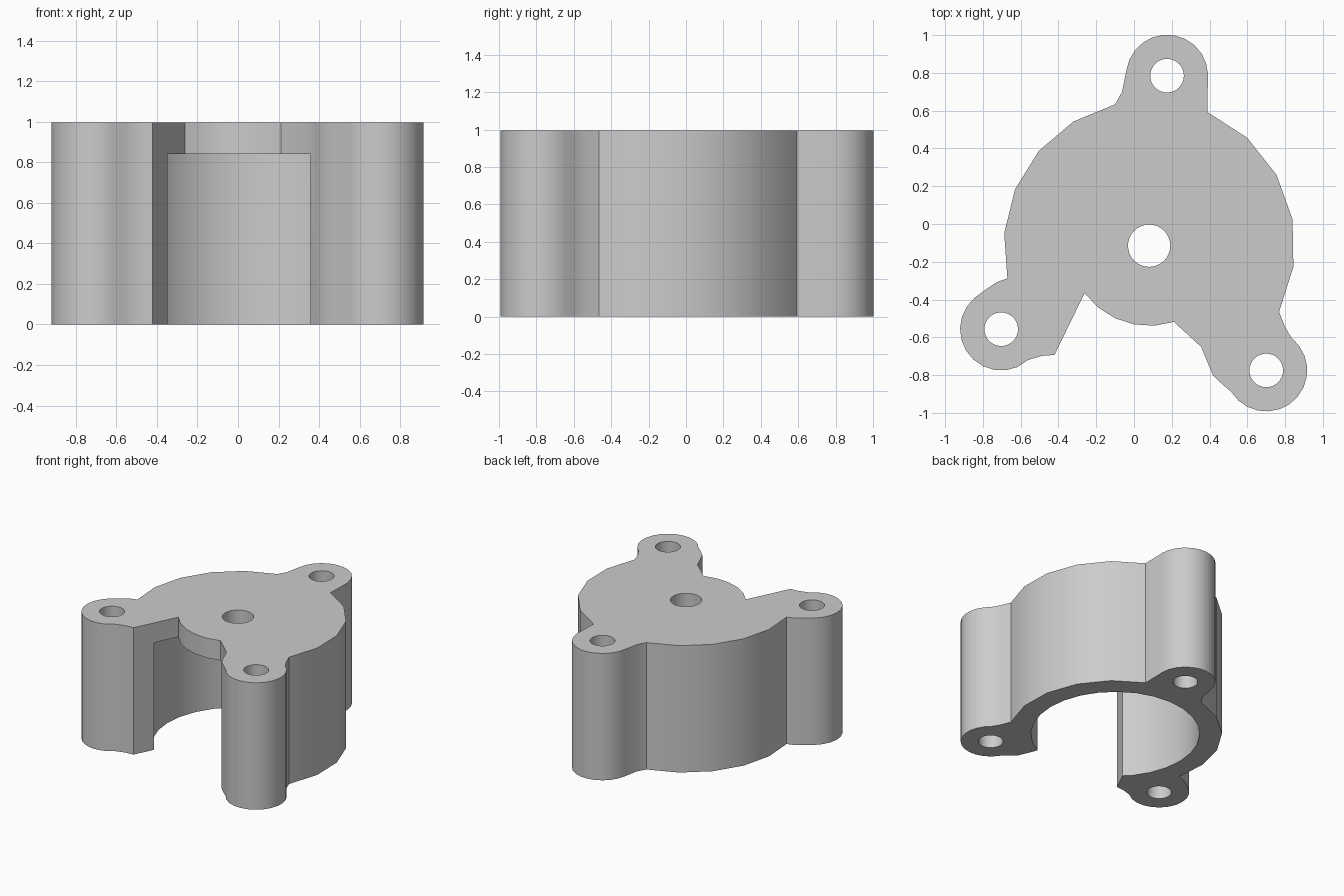
import bpy, bmesh
from math import cos, sin, radians

cube = bpy.data.objects.get("Cube")
if cube:
    bpy.data.objects.remove(cube)

HEIGHT = 0.995
CAVITY_TOP = 0.84
HUB = (0.08, -0.115)
BACK_LUG = (0.175, 0.785)
LEFT_LUG = (0.7, -0.775)
RIGHT_LUG = (-0.703, -0.557)

grey = bpy.data.materials.new("plain grey")
grey.use_nodes = True
grey.diffuse_color = (0.6, 0.6, 0.6, 1)
grey.node_tree.nodes["Principled BSDF"].inputs["Base Color"].default_value = (0.6, 0.6, 0.6, 1)


def arc(centre, radius, start, end, steps):
    """Points along an arc, angles in degrees."""
    angles = [radians(start + (end - start) * i / steps) for i in range(steps + 1)]
    return [(centre[0] + radius * cos(a), centre[1] + radius * sin(a)) for a in angles]


def prism(name, outline, bottom, top):
    """Upright solid from a flat outline."""
    bm = bmesh.new()
    face = bm.faces.new([bm.verts.new((x, y, bottom)) for x, y in outline])
    out = bmesh.ops.extrude_face_region(bm, geom=[face])
    for v in out["geom"]:
        if isinstance(v, bmesh.types.BMVert):
            v.co.z = top
    bmesh.ops.recalc_face_normals(bm, faces=bm.faces[:])
    mesh = bpy.data.meshes.new(name)
    bm.to_mesh(mesh)
    bm.free()
    mesh.materials.append(grey)
    obj = bpy.data.objects.new(name, mesh)
    bpy.context.collection.objects.link(obj)
    return obj


def cylinder(name, centre, radius, sides, bottom, top):
    return prism(name, arc(centre, radius, 0, 360, sides)[:-1], bottom, top)


# Outer outline, counter-clockwise from the right flank of the body
outline = arc(HUB, 0.772, -27, 66.5, 5)                       # left flank
outline += arc(BACK_LUG, 0.217, 2, 172, 11)                   # back lug
outline += [(-0.063, 0.70)]
outline += arc(HUB, 0.77, 103.5, 193, 5)                      # right flank
outline += [(-0.725, -0.307), (-0.788, -0.349)]
outline += arc(RIGHT_LUG, 0.218, 130, 293, 10)                # right lug
outline += [(-0.561, -0.72), (-0.487, -0.698), (-0.421, -0.693)]
outline += arc(HUB, 0.424, 216.3, 288, 5)                     # front lip of the plate
outline += [(0.355, -0.65), (0.386, -0.725), (0.418, -0.80), (0.466, -0.847)]
outline += arc(LEFT_LUG, 0.217, 212, 397, 12)                 # left lug
outline += [(0.831, -0.598), (0.80, -0.545)]
housing = prism("housing", outline, 0, HEIGHT)

# Round cavity open below, centre bore and three bolt holes
cutters = [cylinder("cavity_cutter", HUB, 0.609, 28, -0.1, CAVITY_TOP),
           cylinder("bore_cutter", HUB, 0.112, 32, 0.5, 1.2)]
for side, lug in (("back", BACK_LUG), ("left", LEFT_LUG), ("right", RIGHT_LUG)):
    cutters.append(cylinder(side + "_bolt_hole_cutter", lug, 0.089, 32, -0.1, 1.2))

bpy.ops.object.select_all(action="DESELECT")
bpy.context.view_layer.objects.active = housing
housing.select_set(True)
for cutter in cutters:
    cutter.hide_render = True
    mod = housing.modifiers.new(cutter.name, "BOOLEAN")
    mod.operation = "DIFFERENCE"
    mod.solver = "EXACT"
    mod.object = cutter
    bpy.ops.object.modifier_apply(modifier=mod.name)
for cutter in cutters:
    bpy.data.objects.remove(cutter)

# Soft curved walls with crisp corners
bpy.ops.object.shade_smooth_by_angle(angle=radians(30))
